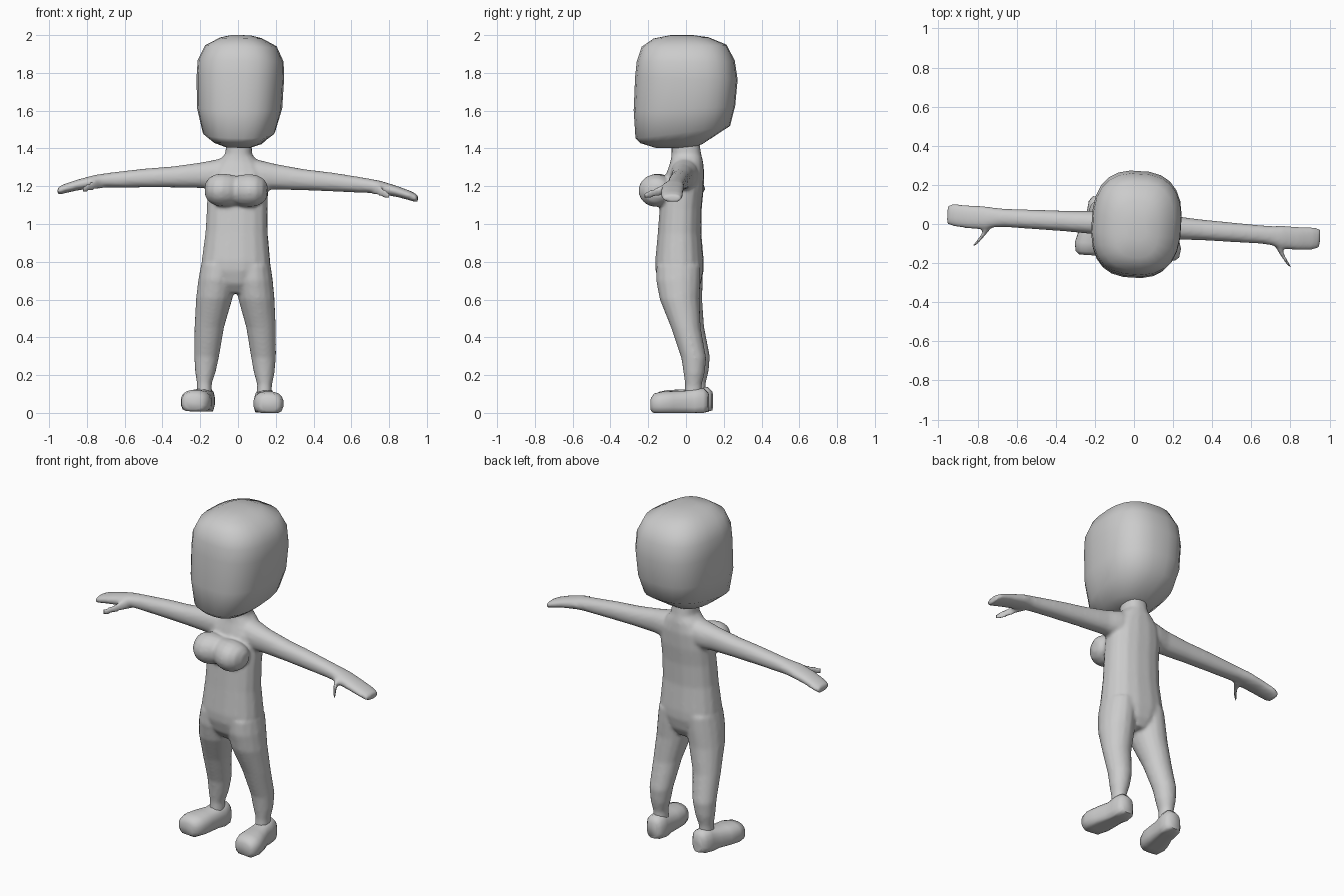
import bpy, bmesh, math
from mathutils import Vector, Matrix

skin = bpy.data.materials.new("plain grey")
skin.diffuse_color = (0.6, 0.6, 0.6, 1)

# Slight turn and lean shared by the whole figure
POSE = (Matrix.Translation((-0.025, 0, 0.004))
        @ Matrix.Rotation(-0.065, 4, 'Z') @ Matrix.Rotation(0.021, 4, 'Y'))


def ring(c, u, v, n=16, e=2.0):
    """Superellipse ring around c, spanned by the half axes u and v."""
    c, u, v = Vector(c), Vector(u), Vector(v)
    out = []
    for i in range(n):
        a = 2 * math.pi * (i + 0.5) / n
        ca, sa = math.cos(a), math.sin(a)
        out.append(c + u * math.copysign(abs(ca) ** (2 / e), ca)
                   + v * math.copysign(abs(sa) ** (2 / e), sa))
    return out


def loft(bm, rings, side=1, floor=None):
    """Skin a list of rings and close both ends; side=-1 mirrors in x."""
    rows = []
    for r in rings:
        row = []
        for p in r:
            z = p.z if floor is None else max(p.z, floor)
            row.append(bm.verts.new((p.x * side, p.y, z)))
        rows.append(row)
    for a, b in zip(rows, rows[1:]):
        n = len(a)
        for i in range(n):
            j = (i + 1) % n
            bm.faces.new((a[i], a[j], b[j], b[i]))
    bm.faces.new(rows[0][::-1])
    bm.faces.new(rows[-1])


def finish(bm, name, angle=180):
    bmesh.ops.recalc_face_normals(bm, faces=bm.faces)
    bm.transform(POSE)
    me = bpy.data.meshes.new(name)
    bm.to_mesh(me)
    bm.free()
    me.materials.append(skin)
    for p in me.polygons:
        p.use_smooth = True
    me.set_sharp_from_angle(angle=math.radians(angle))
    ob = bpy.data.objects.new(name, me)
    bpy.context.collection.objects.link(ob)
    return ob


def level(w, yf, yb, zf, zb=None, cx=0, e=2.0, n=16):
    """Level or tilted ring given by its front and back points."""
    zb = zf if zb is None else zb
    return ring((cx, (yf + yb) / 2, (zf + zb) / 2), (w, 0, 0),
                (0, (yb - yf) / 2, (zb - zf) / 2), n, e)


def across(x, y, z, ry, rz, e=2.0):
    """Upright ring facing along x."""
    return ring((x, y, z), (0, ry, 0), (0, 0, rz), 16, e)


# Head: half width, front y, back y, front z, back z
head = [(0.06, -0.16, 0.04, 1.40, 1.40), (0.125, -0.24, 0.09, 1.425, 1.42),
        (0.19, -0.265, 0.235, 1.45, 1.515), (0.224, -0.274, 0.262, 1.6, 1.62),
        (0.23, -0.266, 0.275, 1.78, 1.76), (0.226, -0.257, 0.26, 1.86, 1.86),
        (0.188, -0.232, 0.217, 1.935, 1.945), (0.11, -0.17, 0.12, 1.978, 1.985),
        (0.05, -0.08, 0.04, 1.996, 1.996)]
bm = bmesh.new()
loft(bm, [level(*h, e=2.6, n=24) for h in head])
finish(bm, "head")

# Body: torso and neck, then limbs, fused into one smooth skin
bm = bmesh.new()
torso = [(0.07, -0.10, 0.05, 0.63), (0.14, -0.14, 0.08, 0.68),
         (0.182, -0.16, 0.095, 0.75), (0.183, -0.162, 0.095, 0.80),
         (0.166, -0.148, 0.082, 0.95), (0.162, -0.138, 0.085, 1.08),
         (0.162, -0.12, 0.095, 1.18), (0.15, -0.10, 0.098, 1.27),
         (0.105, -0.08, 0.092, 1.33), (0.072, -0.075, 0.083, 1.365),
         (0.066, -0.075, 0.072, 1.44)]
loft(bm, [level(*t, e=2.3) for t in torso])

# Bust: one form with a shallow dip in the middle
half = [(0.165, -0.135, 0.03, 0.035), (0.145, -0.145, 0.068, 0.064),
        (0.11, -0.152, 0.09, 0.083), (0.07, -0.152, 0.095, 0.088),
        (0.03, -0.148, 0.085, 0.083), (0.0, -0.14, 0.074, 0.076)]
bust = [across(-x, y, 1.175, ry, rz) for x, y, ry, rz in half]
bust += [across(x, y, 1.175, ry, rz) for x, y, ry, rz in half[-2::-1]]
loft(bm, bust)

# Arm and hand: x, y, z, half depth, half height
arm = [(0.06, 0.0, 1.265, 0.075, 0.085), (0.13, 0.0, 1.255, 0.072, 0.078),
       (0.2, -0.004, 1.25, 0.06, 0.068), (0.35, -0.006, 1.238, 0.053, 0.056),
       (0.5, -0.008, 1.229, 0.05, 0.05), (0.66, -0.01, 1.216, 0.047, 0.041),
       (0.71, -0.012, 1.212, 0.05, 0.037), (0.76, -0.017, 1.205, 0.06, 0.035),
       (0.85, -0.017, 1.185, 0.06, 0.029), (0.92, -0.013, 1.164, 0.058, 0.025),
       (0.955, -0.011, 1.15, 0.05, 0.021)]
thumb = [(0.72, -0.03, 1.2, 0.032), (0.75, -0.08, 1.19, 0.028),
         (0.772, -0.115, 1.178, 0.024), (0.81, -0.165, 1.163, 0.02)]
# Leg: half width, front y, back y, z, centre x
leg = [(0.04, 0.0, 0.095, 0.07, 0.158), (0.04, 0.005, 0.095, 0.15, 0.16),
       (0.055, -0.003, 0.11, 0.21, 0.156), (0.066, -0.015, 0.118, 0.29, 0.151),
       (0.079, -0.07, 0.088, 0.45, 0.137), (0.097, -0.132, 0.08, 0.6, 0.112),
       (0.098, -0.152, 0.085, 0.7, 0.1), (0.09, -0.15, 0.085, 0.78, 0.095)]
for s in (1, -1):
    loft(bm, [across(*a, e=2.2) for a in arm], s)
    loft(bm, [ring((x, y, z), (r * 0.8, -r * 0.5, 0), (0, 0, r), 12)
              for x, y, z, r in thumb], s)
    loft(bm, [level(w, yf, yb, z, cx=cx) for w, yf, yb, z, cx in leg], s)
body = finish(bm, "body")
mod = body.modifiers.new("fuse", 'REMESH')
mod.mode = 'VOXEL'
mod.voxel_size = 0.01
mod.use_smooth_shade = True
mod = body.modifiers.new("soften", 'SMOOTH')
mod.factor = 0.5
mod.iterations = 6

# Feet: y, centre x, half width, centre z, half height, flat soles
foot = [(-0.172, 0.2, 0.045, 0.045, 0.035), (-0.155, 0.198, 0.068, 0.048, 0.056),
        (-0.11, 0.193, 0.08, 0.05, 0.064), (-0.05, 0.183, 0.073, 0.05, 0.066),
        (0.01, 0.17, 0.06, 0.05, 0.068), (0.06, 0.162, 0.058, 0.052, 0.08),
        (0.105, 0.16, 0.055, 0.055, 0.075), (0.13, 0.16, 0.035, 0.055, 0.05)]
for s, name in ((1, "right_foot"), (-1, "left_foot")):
    bm = bmesh.new()
    loft(bm, [ring((cx, y, z), (w, 0, 0), (0, 0, h), 16, 2.5)
              for y, cx, w, z, h in foot], s, floor=0.0)
    finish(bm, name, 60)
